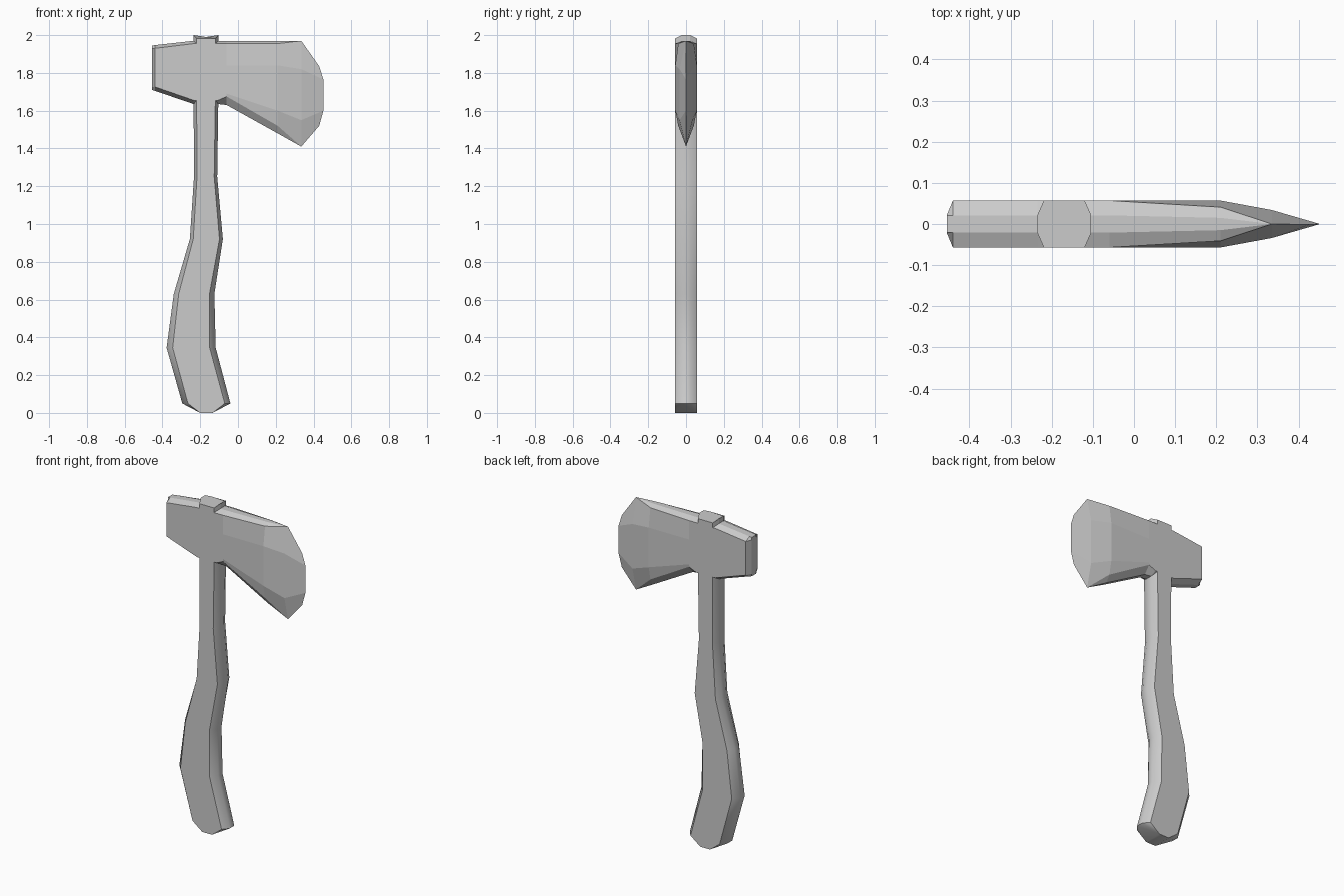
import bpy, bmesh
from math import radians

if "Cube" in bpy.data.objects:
    bpy.data.objects.remove(bpy.data.objects["Cube"])

def loft(name, rings, smooth=None):
    """Skin a list of equal-length point loops, with end caps."""
    bm = bmesh.new()
    loops = [[bm.verts.new(p) for p in r] for r in rings]
    n = len(rings[0])
    for a, b in zip(loops, loops[1:]):
        for i in range(n):
            j = (i + 1) % n
            bm.faces.new((a[i], a[j], b[j], b[i]))
    bm.faces.new(loops[0])
    bm.faces.new(loops[-1])
    bmesh.ops.remove_doubles(bm, verts=bm.verts, dist=0.0005)
    bmesh.ops.dissolve_degenerate(bm, edges=bm.edges, dist=0.0005)
    bmesh.ops.recalc_face_normals(bm, faces=bm.faces)
    me = bpy.data.meshes.new(name)
    bm.to_mesh(me)
    bm.free()
    ob = bpy.data.objects.new(name, me)
    bpy.context.collection.objects.link(ob)
    if smooth:
        bpy.ops.object.select_all(action='DESELECT')
        ob.select_set(True)
        bpy.context.view_layer.objects.active = ob
        bpy.ops.object.shade_smooth_by_angle(angle=radians(smooth))
    return ob

W, C = 0.057, 0.021   # half thickness, half width of the narrow sides

def octagon(xl, xr, inset, z, z_side=None):
    zs = z if z_side is None else z_side
    half = [(xl, C, z), (xl + inset, W, zs), (xr - inset, W, zs), (xr, C, z)]
    return half + [(x, -y, h) for x, y, h in reversed(half)]

# Handle: left x, right x, chamfer inset, height
stations = [(-0.295, -0.04, 0.03, 0.05), (-0.378, -0.118, 0.032, 0.345),
            (-0.34, -0.125, 0.026, 0.63), (-0.255, -0.08, 0.018, 0.92),
            (-0.233, -0.11, 0.016, 1.25), (-0.235, -0.104, 0.016, 1.655)]
butt = octagon(-0.2, -0.135, 0, 0)
butt = [(x, W if y > 0 else -W, z) for x, y, z in butt]
loft("handle", [butt] + [octagon(*s) for s in stations], 42)

# Handle tip showing above the head
loft("handle_tip", [octagon(-0.235, -0.104, 0.016, 1.95),
                    octagon(-0.235, -0.104, 0.016, 2.0, 1.983)])

# Head: rings along x, half profile from top to bottom, mirrored in y
def mirrored(half):
    return half + [(x, -y, z) for x, y, z in reversed(half)]

def head_ring(x, zs, y0, y1, y2):
    return mirrored([(x, y, z) for y, z in zip((y0, y1, y2, y2, y1, y0), zs)])

rings = [
    head_ring(-0.455, (1.945, 1.93, 1.85, 1.78, 1.725, 1.71), C, C, C),
    head_ring(-0.44, (1.947, 1.93, 1.85, 1.78, 1.726, 1.705), C, W, W),
    head_ring(-0.235, (1.97, 1.955, 1.85, 1.72, 1.655, 1.635), C, W, W),
    head_ring(-0.105, (1.97, 1.955, 1.84, 1.70, 1.655, 1.635), C, W, W),
    head_ring(-0.06, (1.97, 1.955, 1.84, 1.69, 1.675, 1.63), C, W, W),
    head_ring(0.21, (1.97, 1.955, 1.84, 1.60, 1.52, 1.48), 0.015, 0.041, W),
    head_ring(0.335, (1.97, 1.97, 1.82, 1.55, 1.41, 1.41), 0, 0, 0.034),
]
# Sharp cutting edge
edge = [(0.335, 1.97), (0.43, 1.835), (0.452, 1.765),
        (0.452, 1.60), (0.43, 1.52), (0.335, 1.41)]
rings.append(mirrored([(x, 0, z) for x, z in edge]))
head = loft("axe_head", rings)
